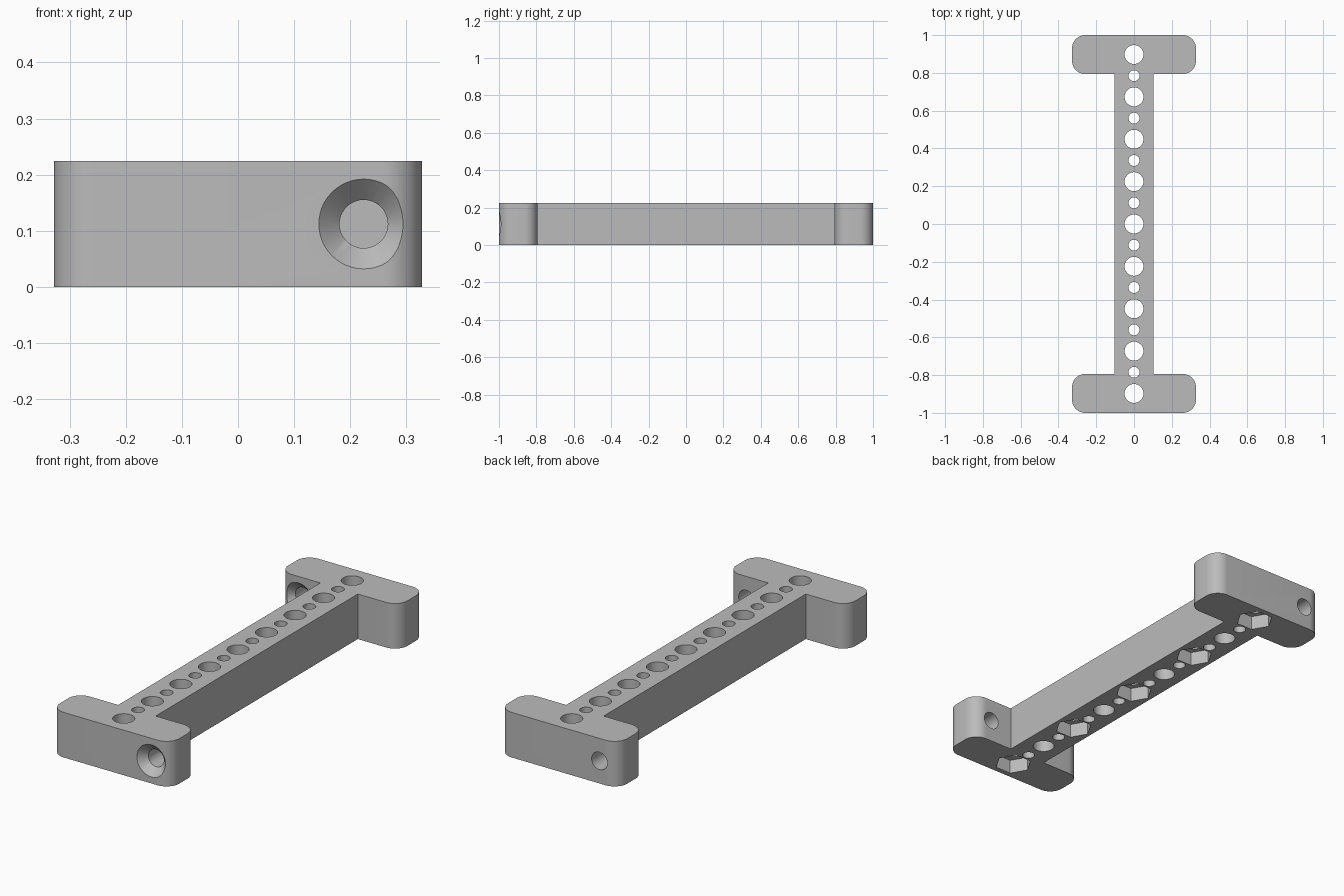
import bpy
import bmesh
import math
from mathutils import Matrix, Vector

cube = bpy.data.objects.get("Cube")
if cube:
    bpy.data.objects.remove(cube, do_unlink=True)

HALF_W, HEIGHT, FLANGE, WEB, CORNER = 0.328, 0.224, 0.206, 0.103, 0.07
PITCH = 0.2243
BOLT_X, BOLT_R, SINK_R = 0.224, 0.043, 0.08

grey = bpy.data.materials.new("plain grey")
grey.use_nodes = True
grey.diffuse_color = (0.5, 0.5, 0.5, 1)
grey.node_tree.nodes["Principled BSDF"].inputs["Base Color"].default_value = (0.5, 0.5, 0.5, 1)


def make_object(name, bm):
    bmesh.ops.recalc_face_normals(bm, faces=bm.faces[:])
    mesh = bpy.data.meshes.new(name)
    bm.to_mesh(mesh)
    bm.free()
    mesh.materials.append(grey)
    obj = bpy.data.objects.new(name, mesh)
    bpy.context.collection.objects.link(obj)
    return obj


def arc(cx, cy, start):
    """Quarter circle for a flange corner, counter-clockwise."""
    angles = [math.radians(start + 90 * i / 12) for i in range(13)]
    return [(cx + CORNER * math.cos(a), cy + CORNER * math.sin(a)) for a in angles]


def add_cone(bm, r1, r2, depth, matrix, sides=48):
    bmesh.ops.create_cone(bm, cap_ends=True, segments=sides, radius1=r1,
                          radius2=r2, depth=depth, matrix=matrix)


def cut(target, name, bm):
    cutter = make_object(name, bm)
    cutter.hide_render = True
    mod = target.modifiers.new(name, "BOOLEAN")
    mod.operation = "DIFFERENCE"
    mod.solver = "EXACT"
    mod.object = cutter
    bpy.context.view_layer.objects.active = target
    bpy.ops.object.modifier_apply(modifier=mod.name)
    bpy.data.objects.remove(cutter, do_unlink=True)


# I-shaped body: half outline, repeated by a half turn, then extruded
cx = HALF_W - CORNER
half = [(WEB, 1 - FLANGE)]
half += arc(cx, 1 - FLANGE + CORNER, -90) + arc(cx, 1 - CORNER, 0)
half += arc(-cx, 1 - CORNER, 90) + arc(-cx, 1 - FLANGE + CORNER, 180)
half += [(-WEB, 1 - FLANGE)]
outline = half + [(-x, -y) for x, y in half]
bm = bmesh.new()
base = bm.faces.new([bm.verts.new((x, y, 0)) for x, y in outline])
result = bmesh.ops.extrude_face_region(bm, geom=[base])
top = [v for v in result["geom"] if isinstance(v, bmesh.types.BMVert)]
bmesh.ops.translate(bm, verts=top, vec=(0, 0, HEIGHT))
body = make_object("i_beam_body", bm)

# Alternating large and small holes down the middle
bm = bmesh.new()
for i in range(-8, 9):
    radius = 0.05 if i % 2 == 0 else 0.029
    add_cone(bm, radius, radius, 1, Matrix.Translation((0, i * PITCH / 2, 0)))
cut(body, "vertical_holes", bm)

# Hexagonal nut pockets under every other large hole
bm = bmesh.new()
for i in range(-2, 3):
    hexagon = bmesh.ops.create_circle(bm, cap_ends=True, segments=6, radius=0.087,
                                      matrix=Matrix.Rotation(math.radians(30), 4, "Z"))
    verts = hexagon["verts"]
    # Turn so that corners point along x
    corner = max(verts, key=lambda v: v.co.x).co
    bmesh.ops.rotate(bm, verts=verts, cent=(0, 0, 0),
                     matrix=Matrix.Rotation(-math.atan2(corner.y, corner.x), 3, "Z"))
    bmesh.ops.translate(bm, verts=verts, vec=(0, i * 2 * PITCH, -0.1))
    ext = bmesh.ops.extrude_face_region(bm, geom=list(verts[0].link_faces))
    bmesh.ops.translate(bm, vec=(0, 0, 0.17),
                        verts=[v for v in ext["geom"] if isinstance(v, bmesh.types.BMVert)])
cut(body, "nut_pockets", bm)

# Bolt holes through the flanges, countersunk on the side facing -y
along_y = Matrix.Rotation(math.radians(-90), 4, "X")
SINK_DEPTH, EXTRA = SINK_R - BOLT_R, 0.02
for label, x, face_y in (("front", BOLT_X, -1), ("back", -BOLT_X, 1 - FLANGE)):
    bm = bmesh.new()
    middle = Vector((x, face_y + FLANGE / 2, HEIGHT / 2))
    add_cone(bm, BOLT_R, BOLT_R, FLANGE + 0.1, Matrix.Translation(middle) @ along_y)
    cut(body, label + "_bolt_hole", bm)
    bm = bmesh.new()
    middle.y = face_y + (SINK_DEPTH - EXTRA) / 2
    add_cone(bm, SINK_R + EXTRA, BOLT_R, SINK_DEPTH + EXTRA,
             Matrix.Translation(middle) @ along_y)
    cut(body, label + "_countersink", bm)

# Smooth curved walls, sharp edges
bpy.ops.object.select_all(action="DESELECT")
body.select_set(True)
bpy.context.view_layer.objects.active = body
bpy.ops.object.shade_smooth_by_angle(angle=math.radians(30))
